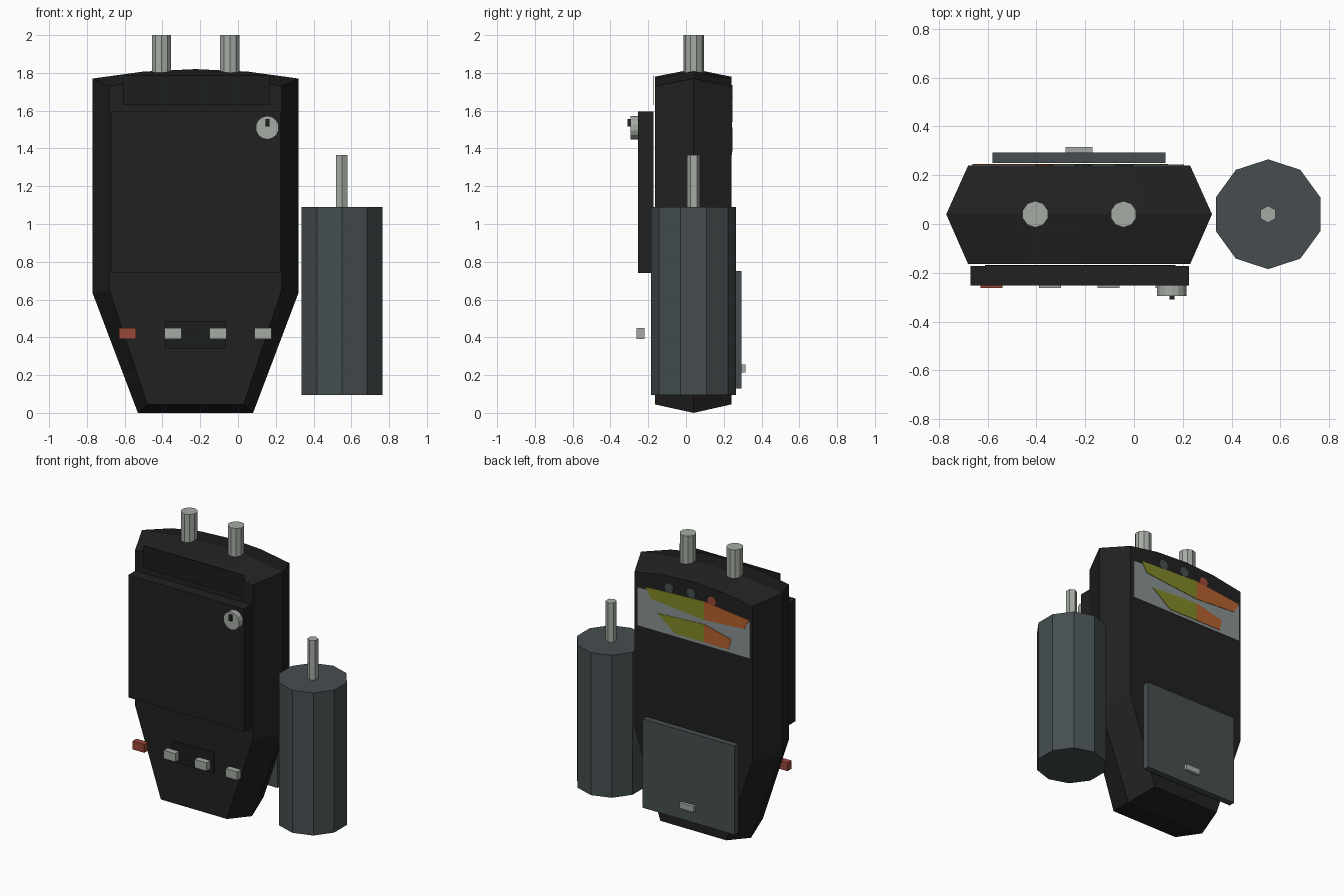
import bpy, bmesh, math

if "Cube" in bpy.data.objects:
    bpy.data.objects.remove(bpy.data.objects["Cube"])

def mat(name, r, g, b):
    m = bpy.data.materials.new(name)
    m.diffuse_color = (r, g, b, 1)
    m.use_nodes = True
    m.node_tree.nodes["Principled BSDF"].inputs["Base Color"].default_value = m.diffuse_color
    return m

BLACK = mat("body_black", .015, .015, .015)
LABEL = mat("label_black", .011, .013, .012)
SLATE = mat("slate_grey", .061, .076, .080)
LIGHT = mat("light_grey", .38, .41, .37)
RED = mat("button_red", .33, .065, .042)
PALE = mat("decal_grey", .25, .28, .28)
OLIVE = mat("olive", .22, .25, .021)
ORANGE = mat("orange", .45, .12, .026)

def loft(name, rings, material):
    """Join rings of 3D points into a closed, capped solid."""
    bm = bmesh.new()
    vs = [[bm.verts.new(p) for p in ring] for ring in rings]
    n = len(vs[0])
    for a, b in zip(vs, vs[1:]):
        for i in range(n):
            j = (i + 1) % n
            bm.faces.new((a[i], a[j], b[j], b[i]))
    bm.faces.new(vs[0])
    bm.faces.new(vs[-1])
    bmesh.ops.recalc_face_normals(bm, faces=bm.faces)
    me = bpy.data.meshes.new(name)
    bm.to_mesh(me)
    bm.free()
    me.materials.append(material)
    ob = bpy.data.objects.new(name, me)
    bpy.context.collection.objects.link(ob)
    return ob

def slab(name, outline, y0, y1, material):
    """Front-view (x, z) outline extruded along y."""
    return loft(name, [[(x, y, z) for x, z in outline] for y in (y0, y1)], material)

def box(name, x0, x1, y0, y1, z0, z1, material):
    return slab(name, [(x0, z0), (x1, z0), (x1, z1), (x0, z1)], y0, y1, material)

def circle(cx, cy, r, n):
    return [(cx + r * math.cos(math.pi / 2 + 2 * math.pi * i / n),
             cy + r * math.sin(math.pi / 2 + 2 * math.pi * i / n)) for i in range(n)]

def post(name, x, y, r, z0, z1, n, material):
    return loft(name, [[(a, b, z) for a, b in circle(x, y, r, n)] for z in (z0, z1)], material)

# Main body: narrow front and back outlines, wider middle outline
CX, CY = -.225, .04
def outline(half):
    left = [(-x, z) for x, z in reversed(half) if x > 0]
    return [(CX + x, z) for x, z in half + left]

inner = outline([(.255, .045), (.455, .65), (.455, 1.73), (.23, 1.768), (0, 1.78)])
outer = outline([(.305, 0), (.545, .635), (.545, 1.77), (.275, 1.807), (0, 1.82)])
loft("body", [[(x, y, z) for x, z in prof]
              for prof, y in ((inner, -.165), (outer, CY), (inner, .24))], BLACK)

# Top posts
for i, x in enumerate((-.405, -.043)):
    post(f"top_post_{i + 1}", x, CY, .054, 1.77, 2.0, 10, LIGHT)

# Separate side cylinder with rod
post("side_cylinder", .55, CY, .225, .095, 1.09, 10, SLATE)
post("side_cylinder_rod", .55, CY, .035, 1.08, 1.365, 6, LIGHT)

# Front cover and blank label plates
box("front_cover", -.67, .225, -.253, -.172, .74, 1.595, BLACK)
box("upper_label", -.61, .17, -.173, -.169, 1.63, 1.785, LABEL)
box("lower_label", -.385, -.065, -.173, -.169, .34, .485, LABEL)

# Dial with pointer
slab("dial", circle(.155, 1.51, .062, 14), -.295, -.25, LIGHT)
box("dial_pointer", .145, .166, -.31, -.29, 1.515, 1.555, BLACK)

# Row of push buttons
for i, x in enumerate((-.585, -.345, -.105, .133)):
    box(f"button_{i + 1}", x - .045, x + .045, -.263, -.22, .392, .45,
        LIGHT if i else RED)

# Back hatch and latch
box("back_hatch", -.58, .13, .25, .293, .13, .75, SLATE)
box("hatch_latch", -.28, -.17, .29, .315, .215, .255, LIGHT)

# Back decal: pale ground, two coloured stripes, small dots
slab("decal_ground", [(.205, 1.365), (-.665, 1.365), (-.665, 1.62), (-.3, 1.65),
                      (.205, 1.63)], .24, .243, PALE)
stripes = {
    "upper_olive": (OLIVE, [(.14, 1.65), (-.31, 1.67), (-.31, 1.54), (.1, 1.58)]),
    "upper_orange": (ORANGE, [(-.31, 1.67), (-.66, 1.63), (-.62, 1.56), (-.31, 1.54)]),
    "lower_olive": (OLIVE, [(.05, 1.49), (-.31, 1.51), (-.31, 1.385), (-.09, 1.385)]),
    "lower_orange": (ORANGE, [(-.31, 1.51), (-.52, 1.46), (-.5, 1.385), (-.31, 1.385)]),
}
for name, (m, pts) in stripes.items():
    slab("decal_" + name, pts, .241, .246, m)
for i, (x, z, m) in enumerate(((-.04, 1.69, SLATE), (-.21, 1.7, SLATE), (-.37, 1.685, RED))):
    slab(f"decal_dot_{i + 1}", circle(x, z, .035, 8), .24, .245, m)
